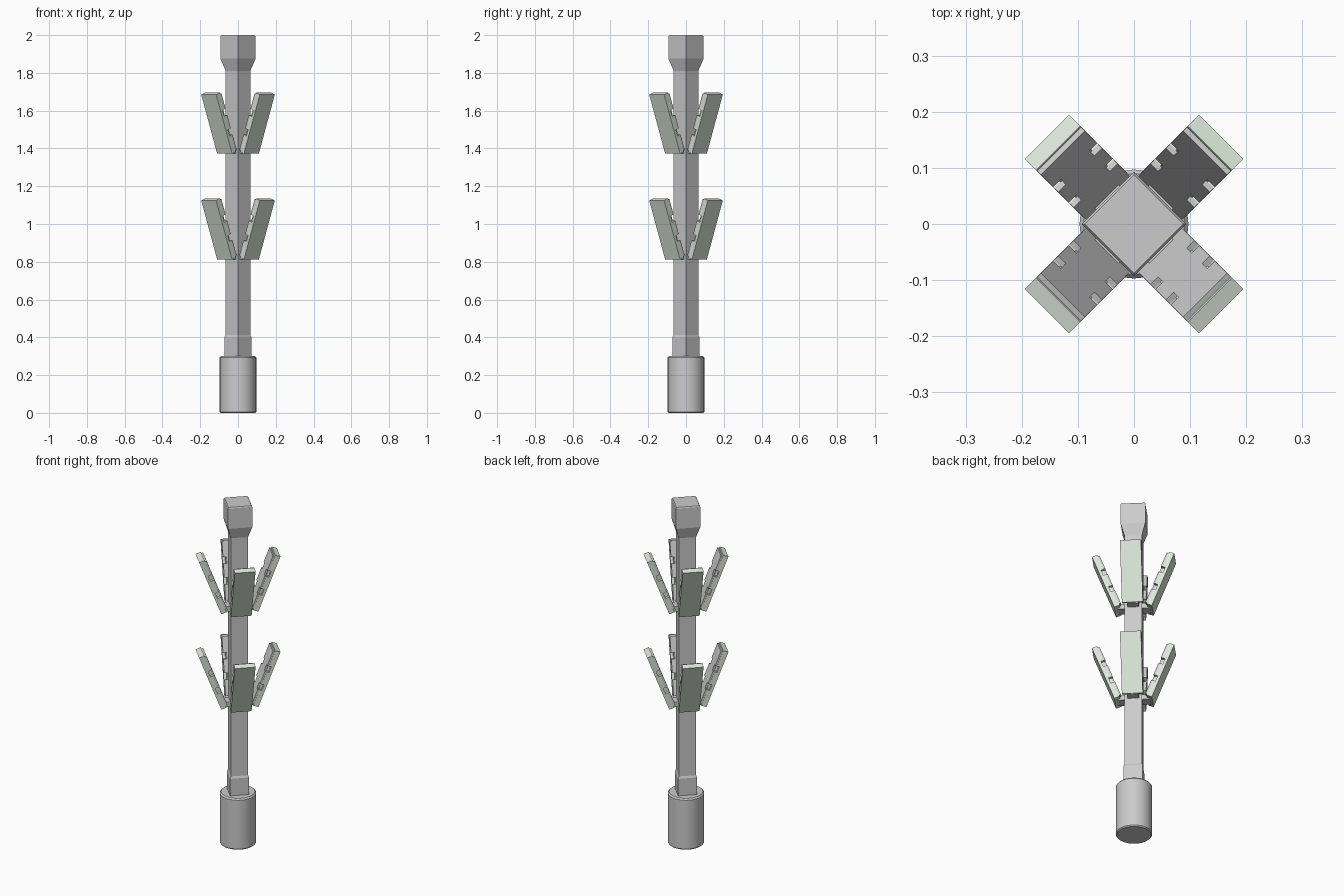
import bpy, bmesh, math
from mathutils import Vector

if "Cube" in bpy.data.objects:
    bpy.data.objects.remove(bpy.data.objects["Cube"])

sage = bpy.data.materials.new("sage_shell")
sage.diffuse_color = (0.72, 0.80, 0.70, 1)
sage.use_nodes = True
sage.node_tree.nodes["Principled BSDF"].inputs["Base Color"].default_value = sage.diffuse_color


def finish(name, bm, mat=None):
    bmesh.ops.recalc_face_normals(bm, faces=bm.faces)
    me = bpy.data.meshes.new(name)
    bm.to_mesh(me)
    bm.free()
    ob = bpy.data.objects.new(name, me)
    bpy.context.collection.objects.link(ob)
    if mat:
        me.materials.append(mat)
    return ob


def loft(name, profile, sides):
    # stacked rings of (height, corner radius), capped at both ends
    bm = bmesh.new()
    rings = []
    for z, r in profile:
        rings.append([bm.verts.new((r * math.cos(2 * math.pi * i / sides),
                                    r * math.sin(2 * math.pi * i / sides), z))
                      for i in range(sides)])
    for a, b in zip(rings, rings[1:]):
        for i in range(sides):
            j = (i + 1) % sides
            bm.faces.new((a[i], a[j], b[j], b[i]))
    bm.faces.new(rings[0][::-1])
    bm.faces.new(rings[-1])
    return finish(name, bm)


# Round foot
foot = loft("round_foot", [(0, 0.092), (0.006, 0.097), (0.292, 0.097), (0.3, 0.09)], 32)
bpy.context.view_layer.objects.active = foot
foot.select_set(True)
bpy.ops.object.shade_smooth_by_angle(angle=math.radians(30))

# Square post with collar and flared head
loft("square_post", [(0.29, 0.072), (0.40, 0.072), (0.412, 0.065), (1.81, 0.065),
                     (1.875, 0.093), (1.994, 0.093), (2.0, 0.088)], 4)

TILT = math.radians(20.9)
LENGTH = 0.335
NOTCHES = [(0.095, 0.13), (0.205, 0.24)]


def outline(half_w, v0, v1, depth):
    # rectangle with two notches on each long edge
    right = [(half_w, v0)]
    for a, b in NOTCHES:
        if depth:
            right += [(half_w, a), (half_w - depth, a), (half_w - depth, b), (half_w, b)]
    right.append((half_w, v1))
    return right + [(-u, v) for u, v in reversed(right)]


def slab(bm, pts, n0, n1, angle, z):
    # extrude an outline from n0 to n1 along the inward normal of a leaning panel
    s, c = math.sin(TILT), math.cos(TILT)
    rad = Vector((math.cos(angle), math.sin(angle), 0))
    tan = Vector((-math.sin(angle), math.cos(angle), 0))
    up = Vector((0, 0, 1))
    org = rad * 0.1 + up * z
    along, inward = rad * s + up * c, up * s - rad * c
    lo, hi = [[bm.verts.new(org + tan * u + along * v + inward * n) for u, v in pts]
              for n in (n0, n1)]
    bm.faces.new(lo[::-1])
    bm.faces.new(hi)
    for i in range(len(pts)):
        j = (i + 1) % len(pts)
        bm.faces.new((lo[i], lo[j], hi[j], hi[i]))


for tier, z in (("lower", 0.812), ("upper", 1.372)):
    for k in range(4):
        angle = math.radians(45 + 90 * k)
        tag = f"{tier}_{k + 1}"
        # Sage shell: plain back and notched rim
        bm = bmesh.new()
        slab(bm, outline(0.056, 0, LENGTH, 0), 0, 0.016, angle, z)
        slab(bm, outline(0.056, 0, LENGTH, 0.016), 0.016, 0.030, angle, z)
        finish("panel_shell_" + tag, bm, sage)
        # Grey face plate
        bm = bmesh.new()
        slab(bm, outline(0.055, 0.008, LENGTH - 0.008, 0.019), 0.030, 0.040, angle, z)
        finish("panel_face_" + tag, bm)
        # Bracket joining the panel to the post
        bm = bmesh.new()
        bmesh.ops.create_cube(bm, size=1)
        rad = Vector((math.cos(angle), math.sin(angle), 0))
        tan = Vector((-math.sin(angle), math.cos(angle), 0))
        for v in bm.verts:
            v.co = (rad * (0.062 + v.co.x * 0.05) + tan * (v.co.y * 0.06)
                    + Vector((0, 0, z + 0.016 + v.co.z * 0.03)))
        finish("bracket_" + tag, bm)
